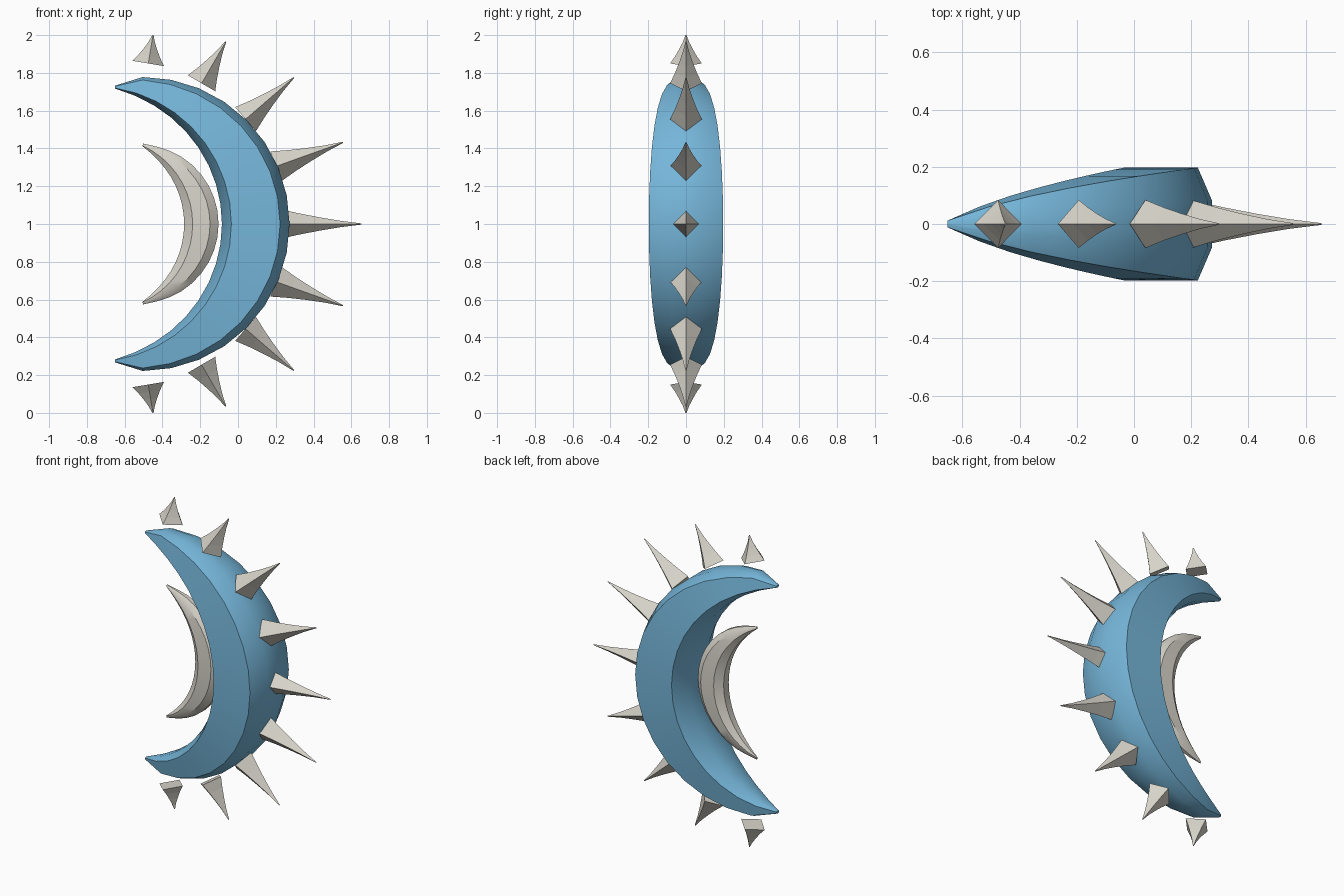
import bpy
import bmesh
from math import sin, cos, radians
from mathutils import Vector

cube = bpy.data.objects.get("Cube")
if cube:
    bpy.data.objects.remove(cube, do_unlink=True)


def material(name, colour):
    mat = bpy.data.materials.new(name)
    mat.use_nodes = True
    mat.diffuse_color = (*colour, 1)
    mat.node_tree.nodes["Principled BSDF"].inputs["Base Color"].default_value = (*colour, 1)
    return mat


blue = material("sky blue", (0.18, 0.47, 0.70))
bone = material("bone grey", (0.68, 0.66, 0.59))


def loft(name, rings, mat, smooth=False):
    """Skin a list of equal rings and close both ends."""
    bm = bmesh.new()
    loops = [[bm.verts.new(p) for p in ring] for ring in rings]
    for a, b in zip(loops, loops[1:]):
        for i in range(len(a)):
            j = (i + 1) % len(a)
            bm.faces.new((a[i], a[j], b[j], b[i]))
    bm.faces.new(loops[0])
    bm.faces.new(loops[-1])
    bmesh.ops.recalc_face_normals(bm, faces=bm.faces[:])
    mesh = bpy.data.meshes.new(name)
    bm.to_mesh(mesh)
    bm.free()
    mesh.materials.append(mat)
    obj = bpy.data.objects.new(name, mesh)
    bpy.context.collection.objects.link(obj)
    if smooth:
        bpy.ops.object.select_all(action="DESELECT")
        obj.select_set(True)
        bpy.context.view_layer.objects.active = obj
        bpy.ops.object.shade_smooth_by_angle(angle=radians(35))
    return obj


def crescent(name, mat, outer, inner, half_depth, bevel, steps=9):
    """Sweep a chamfered section between two arcs, each (centre x, radius, end angle)."""
    rings = []
    for k in range(-steps, steps + 1):
        u = k / steps
        taper = max((1 - u * u) ** 0.75, 0.06)
        points = []
        for cx, radius, end in (outer, inner):
            a = radians(end * u)
            ray = Vector((cos(a), 0, sin(a)))
            points.append((Vector((cx, 0, 1)) + ray * radius, ray * bevel * taper))
        (out_rim, out_step), (in_face, in_step) = points
        if abs(k) == steps:  # pinch the tip
            out_rim = in_face + out_step.normalized() * 0.012
        y = Vector((0, half_depth * taper, 0))
        half = [(out_rim, 0.41), (out_rim - out_step, 1), (in_face, 1), (in_face - in_step, 0.41)]
        rings.append([p + y * f for p, f in half] + [p - y * f for p, f in reversed(half)])
    return loft(name, rings, mat, smooth=True)


# Crescents
crescent("outer_crescent", blue, (-0.505, 0.778, 101.25), (-0.764, 0.729, 81), 0.197, 0.05)
crescent("inner_crescent", bone, (-0.523, 0.42, 87), (-0.697, 0.457, 65), 0.063, 0.045)


# Spikes: four-sided with slightly hollow flanks
def spike(name, base, tip):
    base, tip = Vector((base[0], 0, base[1])), Vector((tip[0], 0, tip[1]))
    axis = (tip - base).normalized()
    side, depth = Vector((-axis.z, 0, axis.x)), Vector((0, 1, 0))
    rings = []
    for t, r in ((0, 0.084), (0.25, 0.058), (0.5, 0.036), (0.75, 0.017), (1, 0.003)):
        centre = base.lerp(tip, t)
        rings.append([centre + d * r for d in (side, depth, -side, -depth)])
    loft(name, rings, bone)


spike("middle_spike", (0.2, 1), (0.655, 1))
pairs = [((0.2, 1.305), (0.555, 1.432)), ((0.04, 1.555), (0.295, 1.775)),
         ((-0.193, 1.745), (-0.065, 1.965)), ((-0.475, 1.85), (-0.45, 2))]
for i, (base, tip) in enumerate(pairs, 1):
    spike(f"upper_spike_{i}", base, tip)
    spike(f"lower_spike_{i}", (base[0], 2 - base[1]), (tip[0], 2 - tip[1]))
